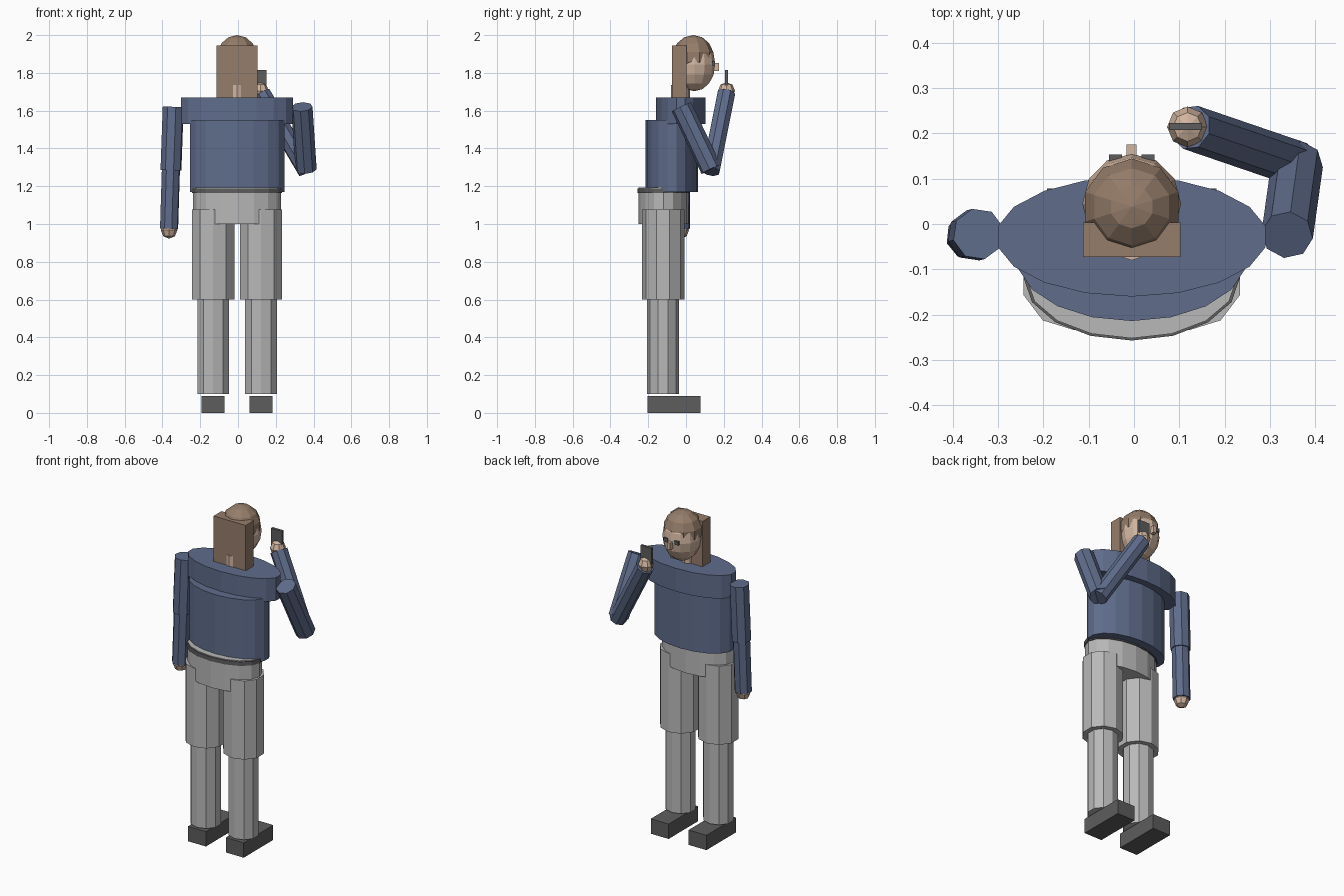
import bpy, math
from mathutils import Vector

cube = bpy.data.objects.get("Cube")
if cube:
    bpy.data.objects.remove(cube, do_unlink=True)


def material(name, rgb):
    m = bpy.data.materials.new(name)
    m.use_nodes = True
    m.diffuse_color = (*rgb, 1)
    m.node_tree.nodes["Principled BSDF"].inputs["Base Color"].default_value = (*rgb, 1)
    return m


BLUE = material("sweater blue", (0.115, 0.15, 0.26))
GREY = material("trouser grey", (0.48, 0.48, 0.48))
DARK = material("dark grey", (0.11, 0.11, 0.11))
HAIR = material("hair brown", (0.30, 0.205, 0.145))
SKIN = material("skin", (0.64, 0.46, 0.35))
MID = -0.005  # body centre line


def finish(name, mat):
    o = bpy.context.object
    o.name = name
    o.data.materials.append(mat)
    return o


def box(name, mat, x, y, z):
    """Box from (low, high) ranges on each axis."""
    bpy.ops.mesh.primitive_cube_add(size=1, location=[sum(r) / 2 for r in (x, y, z)])
    o = finish(name, mat)
    o.scale = [r[1] - r[0] for r in (x, y, z)]
    return o


def drum(name, mat, sides, x, y, rx, ry, z0, z1):
    """Upright elliptical prism."""
    bpy.ops.mesh.primitive_cylinder_add(vertices=sides, radius=1, depth=1,
                                        location=(x, y, (z0 + z1) / 2))
    o = finish(name, mat)
    o.scale = (rx, ry, z1 - z0)
    return o


def limb(name, mat, a, b, r, sides=8):
    """Straight prism between two points."""
    a, b = Vector(a), Vector(b)
    bpy.ops.mesh.primitive_cylinder_add(vertices=sides, radius=r, depth=(b - a).length,
                                        location=(a + b) / 2)
    o = finish(name, mat)
    o.rotation_euler = (b - a).to_track_quat('Z', 'Y').to_euler()
    return o


def ball(name, mat, centre, radii, segments, rings):
    bpy.ops.mesh.primitive_uv_sphere_add(segments=segments, ring_count=rings,
                                         radius=1, location=centre)
    o = finish(name, mat)
    o.scale = radii
    return o


# Legs and shoes
for side, s in (("left", 1), ("right", -1)):
    cx = MID + s * 0.127
    box(side + "_shoe", DARK, (cx - 0.06, cx + 0.06), (-0.205, 0.078), (0, 0.09))
    drum(side + "_shin", GREY, 10, cx, -0.122, 0.088, 0.084, 0.1, 0.61)
    drum(side + "_thigh", GREY, 10, cx, -0.121, 0.118, 0.113, 0.6, 1.077)

# Hips, belt and torso
drum("hips", GREY, 16, MID, -0.12, 0.232, 0.132, 1.0, 1.192)
drum("belt", DARK, 16, MID, -0.12, 0.238, 0.137, 1.163, 1.188)
drum("torso", BLUE, 18, MID, -0.075, 0.254, 0.139, 1.17, 1.55)
drum("shoulders", BLUE, 18, MID, -0.028, 0.3, 0.132, 1.53, 1.67)

# Hanging right arm
elbow, wrist = (-0.355, -0.025, 1.285), (-0.365, -0.028, 0.975)
limb("right_upper_arm", BLUE, (-0.343, -0.022, 1.62), elbow, 0.057)
limb("right_forearm", BLUE, (-0.355, -0.025, 1.3), wrist, 0.05)
ball("right_hand", SKIN, (-0.365, -0.028, 0.968), (0.044, 0.044, 0.046), 8, 4)

# Raised left arm with phone
elbow, wrist = (0.36, 0.133, 1.29), (0.125, 0.213, 1.69)
limb("left_upper_arm", BLUE, (0.338, -0.024, 1.62), elbow, 0.057)
limb("left_forearm", BLUE, (0.365, 0.131, 1.28), wrist, 0.05)
ball("left_hand", SKIN, (0.118, 0.214, 1.705), (0.045, 0.045, 0.046), 8, 4)
box("phone", DARK, (0.077, 0.15), (0.207, 0.223), (1.7, 1.815))

# Neck, head and hair
drum("neck", SKIN, 10, MID, -0.03, 0.05, 0.05, 1.6, 1.735)
ball("head", SKIN, (MID, 0.044, 1.845), (0.109, 0.111, 0.142), 12, 8)
ball("hair_cap", HAIR, (MID, 0.038, 1.885), (0.111, 0.109, 0.115), 10, 7)
box("back_hair", HAIR, (-0.113, 0.103), (-0.073, 0.003), (1.67, 1.945))

# Face
box("nose", SKIN, (MID - 0.011, MID + 0.011), (0.13, 0.175), (1.81, 1.853))
for side, s in (("left", 1), ("right", -1)):
    ex = MID + s * 0.036
    box(side + "_eye", DARK, (ex - 0.014, ex + 0.014), (0.12, 0.153), (1.84, 1.862))
